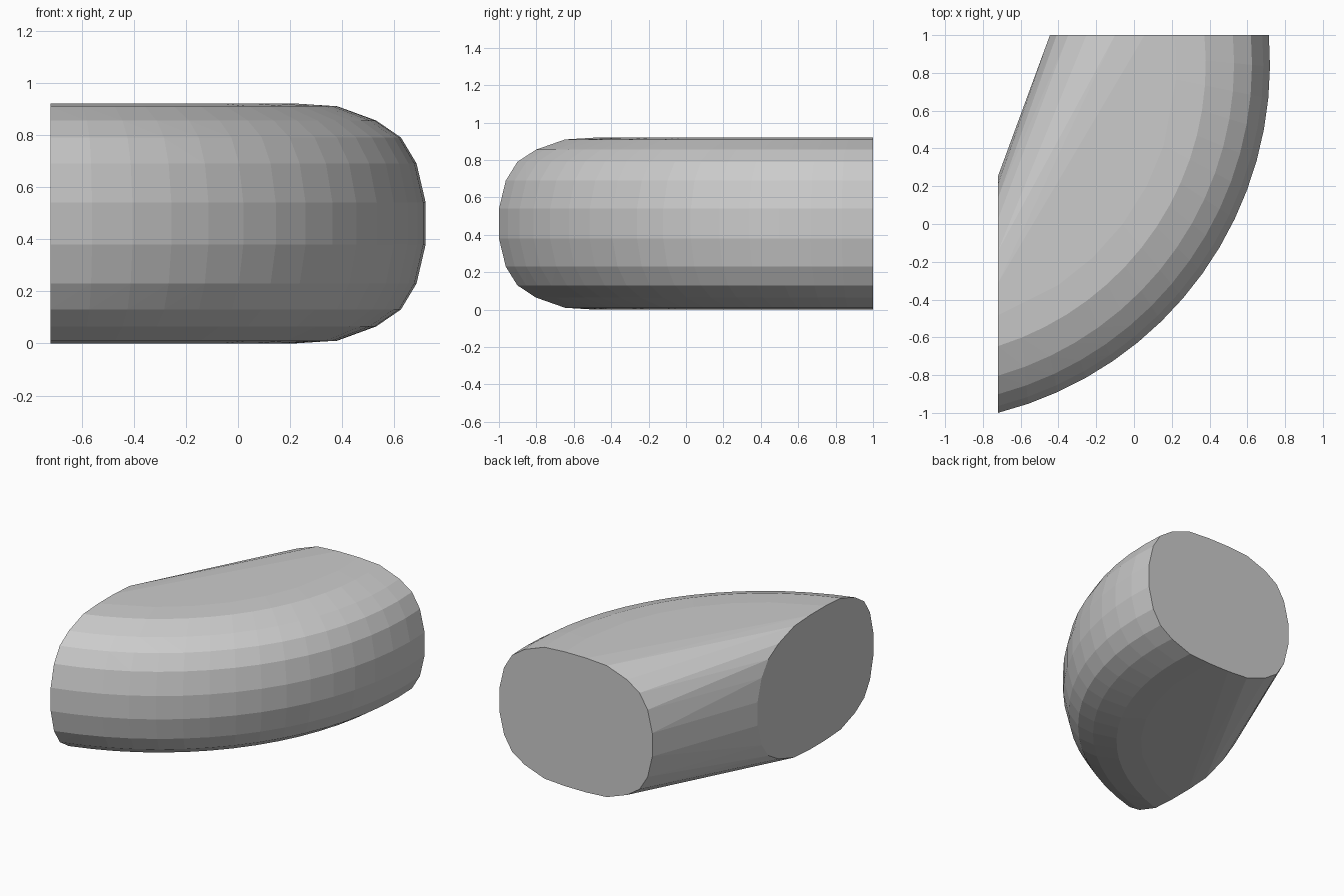
import bpy, bmesh
from math import sqrt, atan2, cos, sin

cube = bpy.data.objects.get("Cube")
if cube:
    bpy.data.objects.remove(cube, do_unlink=True)

# Colour
grey = bpy.data.materials.new("light_grey")
grey.use_nodes = True
colour = (0.6, 0.6, 0.6, 1)
grey.diffuse_color = colour
grey.node_tree.nodes["Principled BSDF"].inputs["Base Color"].default_value = colour

# Rounded cross-section quadrant: (across, up) from the tube centre
QUADRANT = [(0.575, 0.08), (0.54, 0.23), (0.48, 0.33),
            (0.385, 0.395), (0.235, 0.45), (0.08, 0.46)]
CENTRE_X, CENTRE_Y = -1.188, 0.85   # bend centre
BEND, MID_Z = 1.333, 0.46           # bend radius, middle height
CUT_X, CUT_Y = -0.72, 1.0           # flat end planes
STEPS = 16

# Sweep every profile point around the bend between the two end planes
bm = bmesh.new()
for across, up in QUADRANT:
    for side in (1, -1):
        r = BEND + side * across
        dx, dy = CUT_X - CENTRE_X, CUT_Y - CENTRE_Y
        start = atan2(-sqrt(r * r - dx * dx), dx)
        end = atan2(dy, sqrt(r * r - dy * dy))
        for i in range(STEPS + 1):
            a = start + (end - start) * i / STEPS
            x, y = CENTRE_X + r * cos(a), CENTRE_Y + r * sin(a)
            if i == 0:
                x = CUT_X
            if i == STEPS:
                y = CUT_Y
            for flip in (1, -1):
                bm.verts.new((x, y, MID_Z + flip * up))

# Wrap the bend in its convex hull, which bridges the inner side straight
bmesh.ops.convex_hull(bm, input=bm.verts[:])
bmesh.ops.delete(bm, geom=[v for v in bm.verts if not v.link_faces], context='VERTS')
bmesh.ops.dissolve_limit(bm, angle_limit=0.01, verts=bm.verts[:], edges=bm.edges[:])
bmesh.ops.recalc_face_normals(bm, faces=bm.faces[:])

mesh = bpy.data.meshes.new("bend_hull")
bm.to_mesh(mesh)
bm.free()
mesh.materials.append(grey)
hull = bpy.data.objects.new("bend_hull", mesh)
bpy.context.collection.objects.link(hull)
